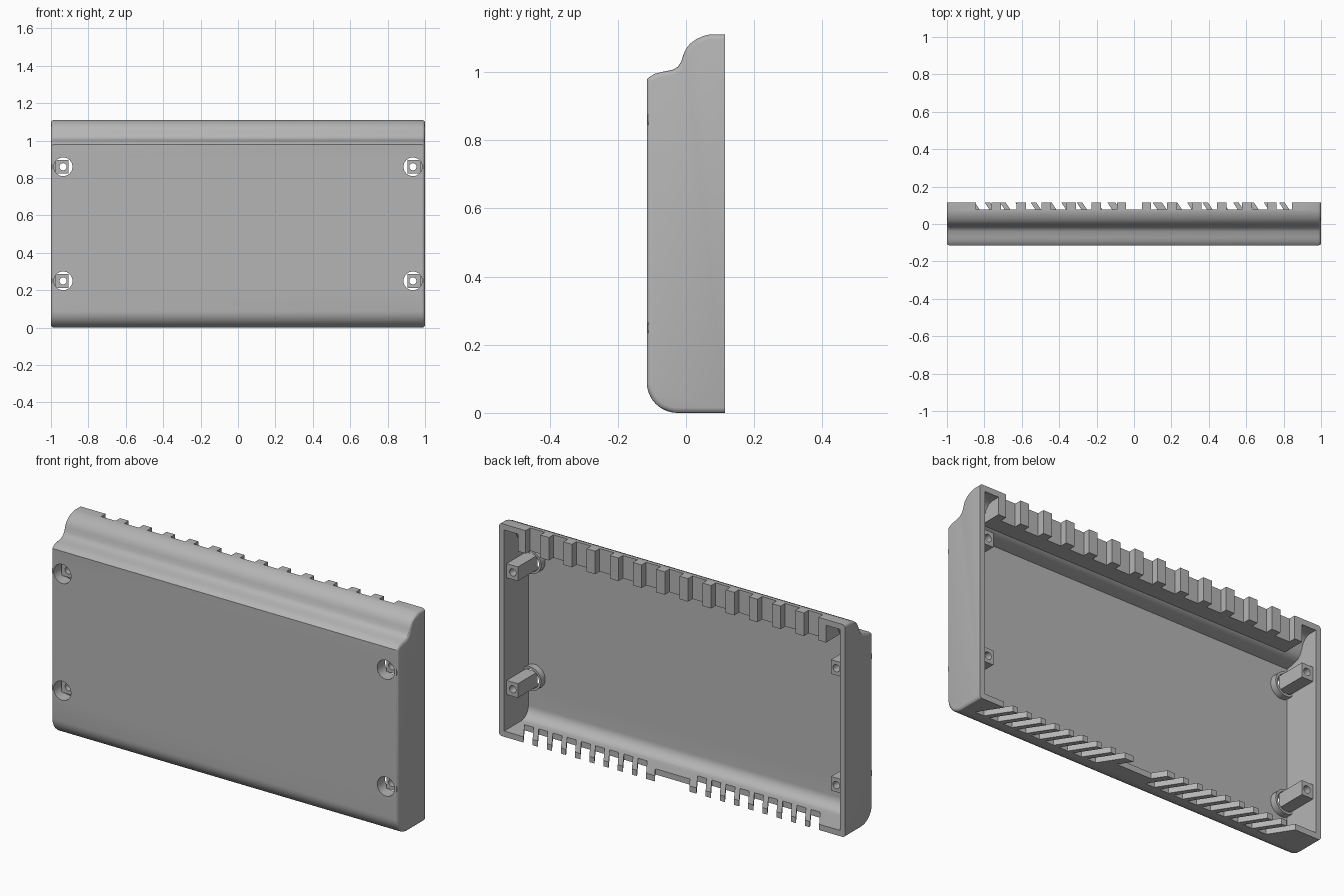
import bpy, bmesh, math
from mathutils import Matrix

cube = bpy.data.objects.get("Cube")
if cube:
    bpy.data.objects.remove(cube, do_unlink=True)

grey = bpy.data.materials.new("light grey plastic")
grey.use_nodes = True
COLOUR = (0.46, 0.46, 0.46, 1)
grey.diffuse_color = COLOUR
grey.node_tree.nodes["Principled BSDF"].inputs["Base Color"].default_value = COLOUR

BACK = 0.115      # open rim
FRONT = -0.115
WALL = 0.03


def add_prism(bm, points, depth):
    """Close a loop of 3D points and sweep it along the depth vector."""
    face = bm.faces.new([bm.verts.new(p) for p in points])
    new = bmesh.ops.extrude_face_region(bm, geom=[face])["geom"]
    bmesh.ops.translate(bm, vec=depth, verts=[g for g in new if isinstance(g, bmesh.types.BMVert)])


def add_box(bm, x0, x1, y0, y1, z0, z1):
    add_prism(bm, [(x0, y0, z0), (x1, y0, z0), (x1, y1, z0), (x0, y1, z0)], (0, 0, z1 - z0))


def add_rod(bm, x, z, radius, y0, y1):
    ring = [(x + radius * math.cos(a * math.tau / 32), y0, z + radius * math.sin(a * math.tau / 32))
            for a in range(32)]
    add_prism(bm, ring, (0, y1 - y0, 0))


def finish(name, bm):
    bmesh.ops.recalc_face_normals(bm, faces=bm.faces)
    mesh = bpy.data.meshes.new(name)
    bm.to_mesh(mesh)
    bm.free()
    mesh.materials.append(grey)
    ob = bpy.data.objects.new(name, mesh)
    bpy.context.collection.objects.link(ob)
    return ob


def select(ob):
    bpy.ops.object.select_all(action="DESELECT")
    ob.select_set(True)
    bpy.context.view_layer.objects.active = ob


def cut(ob, cutter, keep=False):
    cutter.hide_render = True
    mod = ob.modifiers.new("cut", "BOOLEAN")
    mod.operation = "DIFFERENCE"
    mod.solver = "EXACT"
    mod.object = cutter
    select(ob)
    bpy.ops.object.modifier_apply(modifier=mod.name)
    if not keep:
        bpy.data.objects.remove(cutter, do_unlink=True)


def bottom_arc(radius, front, floor):
    steps = [i * math.pi / 20 for i in range(11)]
    return [(front + radius - radius * math.cos(a), floor + radius - radius * math.sin(a)) for a in steps]


# Shell: side profile swept across the width, with rounded end edges
outer = [(BACK, 1.11), (0.07, 1.11), (0.05, 1.105), (0.03, 1.096), (0.012, 1.083), (0, 1.068),
         (-0.008, 1.05), (-0.014, 1.03), (-0.024, 1.015), (-0.04, 1.006), (-0.07, 1.0),
         (-0.09, 0.995), (-0.105, 0.987), (FRONT, 0.978)]
outer += bottom_arc(0.09, FRONT, 0) + [(BACK, 0)]
bm = bmesh.new()
add_prism(bm, [(-1, y, z) for y, z in outer], (2, 0, 0))
rim = [e for e in bm.edges
       if abs(e.verts[0].co.x - e.verts[1].co.x) < 0.001
       and not all(v.co.y > BACK - 0.001 for v in e.verts)]
bmesh.ops.bevel(bm, geom=rim, offset=0.015, segments=3, profile=0.5, affect="EDGES")
shell = finish("shell", bm)

# Hollow inside, open to the back
inner = [(0.2, 1.08), (0.07, 1.08), (0.045, 1.072), (0.026, 1.052), (0.016, 1.022),
         (0.004, 0.998), (-0.012, 0.984), (-0.035, 0.976), (-0.085, 0.965)]
inner += bottom_arc(0.06, FRONT + WALL, WALL) + [(0.2, WALL)]
bm = bmesh.new()
add_prism(bm, [(-1 + WALL, y, z) for y, z in inner], (2 - 2 * WALL, 0, 0))
cut(shell, finish("cavity_cutter", bm))

# Thick rail under the top wall
bm = bmesh.new()
rail = [(BACK, 1.08), (0.065, 1.085), (0.03, 1.07), (0.008, 1.03), (-0.01, 0.99), (BACK, 0.99)]
add_prism(bm, [(-0.89, y, z) for y, z in rail], (1.78, 0, 0))
top_rail = finish("top_rail", bm)

# Square notches through top wall and rail
bm = bmesh.new()
for i in range(-6, 7):
    add_box(bm, i * 0.134 - 0.042, i * 0.134 + 0.042, 0.078, 0.2, 0.9, 1.2)
notches = finish("notch_cutter", bm)
cut(shell, notches, keep=True)
cut(top_rail, notches)

# Slanted vent slots and a wide centre notch in the bottom wall
SLANT = 0.65


def add_slot(bm, x, width, y0):
    y1 = 0.15
    x0, x1 = x + (BACK - y0) * SLANT, x - (y1 - BACK) * SLANT
    add_prism(bm, [(x1, y1, -0.1), (x1 + width, y1, -0.1), (x0 + width, y0, -0.1), (x0, y0, -0.1)],
              (0, 0, 0.17))


bm = bmesh.new()
for i in range(9):
    add_slot(bm, -0.85 + i * 0.082, 0.052, 0.0)
    add_slot(bm, 0.15 + i * 0.082, 0.052, 0.0)
add_slot(bm, -0.1, 0.2, 0.05)
cut(shell, finish("slot_cutter", bm))

# Screw holes in the front, each with a collar and a drilled post
SPOTS = [(side, z) for side in (-1, 1) for z in (0.25, 0.86)]
HOLE_X = 0.935
bm = bmesh.new()
for side, z in SPOTS:
    add_rod(bm, side * HOLE_X, z, 0.05, -0.2, -0.045)
holes = finish("hole_cutter", bm)
cut(shell, holes, keep=True)

bm = bmesh.new()
for side, z in SPOTS:
    add_rod(bm, side * HOLE_X, z, 0.062, -0.112, -0.05)
collars = finish("screw_collars", bm)
cut(collars, holes)

bm = bmesh.new()
for side, z in SPOTS:
    x0, x1 = sorted((side * 0.905, side * 0.975))
    add_box(bm, x0, x1, -0.065, 0.095, z - 0.037, z + 0.037)
posts = finish("screw_posts", bm)
bm = bmesh.new()
for side, z in SPOTS:
    add_rod(bm, side * HOLE_X, z, 0.019, -0.2, 0.2)
cut(posts, finish("drill_cutter", bm))

for ob in (shell, top_rail, collars, posts):
    select(ob)
    bpy.ops.object.shade_smooth_by_angle(angle=math.radians(30))
